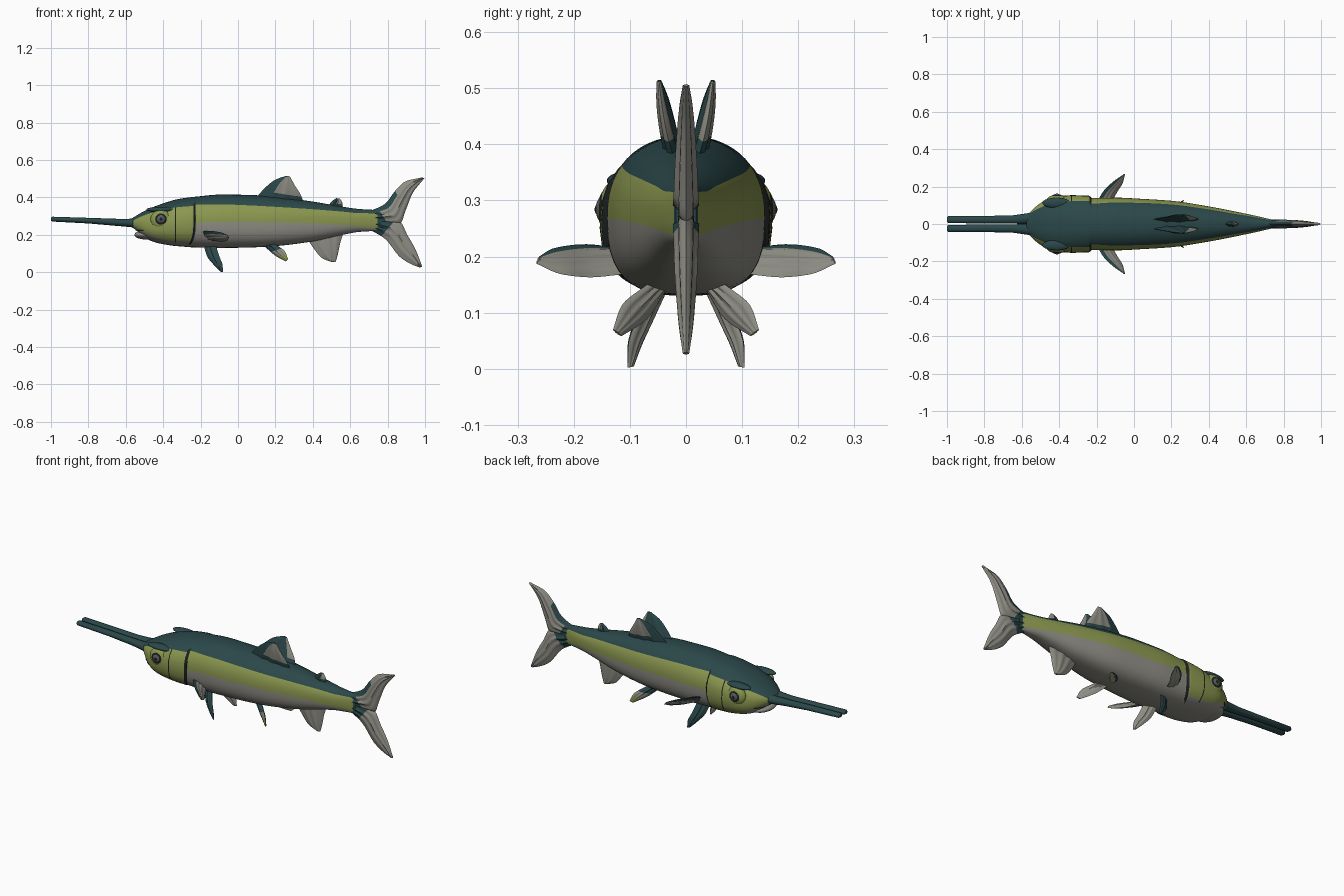
import bpy, bmesh, math
from mathutils import Vector

if "Cube" in bpy.data.objects:
    bpy.data.objects.remove(bpy.data.objects["Cube"])

COLOURS = [("deep teal", (0.024, 0.064, 0.068)), ("olive green", (0.26, 0.315, 0.08)),
           ("pale grey", (0.275, 0.27, 0.235)), ("near black", (0.012, 0.015, 0.017)),
           ("slate iris", (0.10, 0.11, 0.11))]
TEAL, GREEN, GREY, DARK, IRIS = range(5)
MATS = []
for n, c in COLOURS:
    m = bpy.data.materials.new(n)
    m.diffuse_color = (*c, 1)
    m.use_nodes = True
    m.node_tree.nodes["Principled BSDF"].inputs["Base Color"].default_value = m.diffuse_color
    MATS.append(m)


def finish(bm, name, mirror=False):
    bmesh.ops.recalc_face_normals(bm, faces=bm.faces)
    me = bpy.data.meshes.new(name)
    bm.to_mesh(me)
    bm.free()
    for m in MATS:
        me.materials.append(m)
    ob = bpy.data.objects.new(name, me)
    bpy.context.collection.objects.link(ob)
    bpy.ops.object.select_all(action='DESELECT')
    ob.select_set(True)
    bpy.context.view_layer.objects.active = ob
    bpy.ops.object.shade_smooth_by_angle(angle=math.radians(50))
    if mirror:
        mod = ob.modifiers.new("mirror", 'MIRROR')
        mod.use_axis = (False, True, False)
        mod.use_mirror_merge = False
    return ob


def loft(name, rings, rule, mirror=False):
    """Skin closed rings; rule(i, j) gives the material of each face."""
    bm = bmesh.new()
    vs = [[bm.verts.new(p) for p in r] for r in rings]
    n = len(vs[0])
    for i in range(len(vs) - 1):
        for j in range(n):
            k = (j + 1) % n
            f = bm.faces.new((vs[i][j], vs[i][k], vs[i + 1][k], vs[i + 1][j]))
            f.material_index = rule(i, j)
    for i, r in ((0, vs[0]), (len(vs) - 2, vs[-1])):
        bm.faces.new(r).material_index = rule(i, n // 4)
    return finish(bm, name, mirror)


def curve(xs, ys, x):
    """Smooth interpolation without overshoot."""
    n = len(xs)
    d = [(ys[i + 1] - ys[i]) / (xs[i + 1] - xs[i]) for i in range(n - 1)]
    m = [d[0]] + [0 if a * b <= 0 else 2 * a * b / (a + b) for a, b in zip(d, d[1:])] + [d[-1]]
    i = max(0, min(n - 2, sum(1 for v in xs if v <= x) - 1))
    h = xs[i + 1] - xs[i]
    t = (x - xs[i]) / h
    return ((2 * t**3 - 3 * t**2 + 1) * ys[i] + (t**3 - 2 * t**2 + t) * h * m[i]
            + (3 * t**2 - 2 * t**3) * ys[i + 1] + (t**3 - t**2) * h * m[i + 1])


def path(pts, s):
    xs = [i / (len(pts) - 1) for i in range(len(pts))]
    return Vector([curve(xs, [p[a] for p in pts], s) for a in range(3)])


def fin(name, lead, trail, thick, rule, mirror=False, n=16, m=14):
    """Lens-section blade between a leading and a trailing edge."""
    rings = []
    for i in range(n + 1):
        s = i / n
        a, b = path(lead, s), path(trail, s)
        span = path(lead, min(1, s + .05)) + path(trail, min(1, s + .05)) \
            - path(lead, max(0, s - .05)) - path(trail, max(0, s - .05))
        nor = (b - a).cross(span).normalized()

        def pt(j, side):
            t = j / m
            h = thick * math.sin(math.pi * t) ** .7 if 0 < j < m else 0
            h *= (1 - .75 * s * s) * (1 + .2 * math.cos(t * 7 * math.pi))
            return a.lerp(b, t) + nor * h * side
        rings.append([pt(j, 1) for j in range(m + 1)] + [pt(j, -1) for j in range(m - 1, 0, -1)])

    def face_rule(i, j):
        side = 1 if j < m else -1
        t = (j + .5) / m if j < m else (2 * m - j - .5) / m
        return rule((i + .5) / n, t, side)
    return loft(name, rings, face_rule, mirror)


# Body stations: x, top, bottom, half width, grey/green line, green/teal line
S = [(-.575, .284, .246, .042, .255, .266), (-.545, .302, .225, .075, .238, .285),
     (-.50, .328, .185, .112, .215, .305), (-.45, .35, .162, .14, .195, .322),
     (-.40, .368, .15, .15, .178, .334), (-.33, .389, .14, .154, .168, .347),
     (-.238, .403, .135, .151, .168, .356), (-.226, .404, .134, .14, .262, .362),
     (-.1, .415, .13, .141, .268, .363), (.05, .414, .132, .134, .268, .358),
     (.2, .403, .14, .124, .266, .35), (.4, .378, .165, .094, .261, .337),
     (.55, .352, .198, .065, .253, .325), (.65, .338, .216, .044, .245, .316),
     (.76, .332, .222, .018, .235, .315)]
SX = [r[0] for r in S]
xs = sorted([-.575 + 1.335 * i / 90 for i in range(91)] + [-.337, -.331, -.238, -.226])
rings = []
for x in xs:
    top, bot, w, z1, z2 = [curve(SX, [r[c] for r in S], x) for c in range(1, 6)]
    zc, h = (top + bot) / 2, (top - bot) / 2

    def ang(z):
        s = max(-.97, min(.97, (z - zc) / h))
        e = .9 if s > 0 else .72
        return math.asin(math.copysign(abs(s) ** (1 / e), s))
    a, b, q = ang(z1), ang(z2), math.pi / 2
    th = [-q + (a + q) * k / 10 for k in range(10)] + [a + (b - a) * k / 6 for k in range(6)] \
        + [b + (q - b) * k / 8 for k in range(9)]
    half = []
    for t in th:
        s, c = math.sin(t), max(0, math.cos(t))
        e = .9 if s > 0 else .72
        bend = .035 * max(0, -s) ** 2 * math.exp(-((x + .23) / .05) ** 2)
        half.append((x - bend, w * c ** e, zc + h * math.copysign(abs(s) ** e, s)))
    rings.append(half + [(p[0], -p[1], p[2]) for p in half[-2:0:-1]])


def body_rule(i, j):
    k = j if j < 24 else 47 - j
    x = (xs[i] + xs[i + 1]) / 2
    if (-.238 < x < -.226 and 4 <= k < 17) or (-.337 < x < -.331 and 8 <= k < 16):
        return DARK                       # gill slit and cheek line
    if x > .745:
        return TEAL
    return GREY if k < 10 else GREEN if k < 16 else TEAL


loft("body", rings, body_rule)

# Twin-rod bill
rods = []
for x, y, z, ry, rz in [(-1, .024, .284, .012, .008), (-.992, .024, .284, .019, .013),
                        (-.8, .023, .276, .020, .015), (-.65, .024, .267, .022, .019),
                        (-.58, .028, .264, .028, .022), (-.5, .034, .262, .034, .03)]:
    rods.append([(x, y + ry * math.cos(t * math.pi / 8), z + rz * math.sin(t * math.pi / 8))
                 for t in range(16)])
loft("bill_rods", rods, lambda i, j: TEAL, True)


def ball(name, loc, rad, mat, mirror=False):
    bm = bmesh.new()
    bmesh.ops.create_uvsphere(bm, u_segments=28, v_segments=16, radius=1)
    for v in bm.verts:
        v.co = Vector([loc[a] + rad[a] * v.co[a] for a in range(3)])
    for f in bm.faces:
        f.material_index = mat
    finish(bm, name, mirror)


# Jaw, mouth line, brows and eyes
ball("lower_jaw", (-.49, 0, .2), (.064, .088, .025), GREY)
ball("mouth_line", (-.495, 0, .224), (.053, .106, .004), DARK)
ball("brow", (-.415, .113, .335), (.075, .028, .015), TEAL, True)
ball("eye_socket", (-.412, .126, .282), (.056, .03, .053), GREEN, True)
ball("eye_rim", (-.412, .132, .283), (.045, .026, .043), DARK, True)
ball("eye_iris", (-.412, .136, .284), (.032, .025, .031), IRIS, True)
ball("eye_pupil", (-.412, .139, .284), (.018, .024, .018), DARK, True)


def flat(pts):
    return [(x, 0, z) for x, z in pts]


# Tail lobes
fin("tail_upper", flat([(.70, .325), (.787, .366), (.84, .435), (.90, .488), (.985, .507)]),
    flat([(.72, .262), (.862, .258), (.896, .33), (.935, .425), (.997, .503)]), .02,
    lambda s, t, d: TEAL if s < .1 or (t < .22 and s < .5) else GREY)
fin("tail_lower", flat([(.70, .23), (.787, .178), (.862, .085), (.92, .046), (.972, .025)]),
    flat([(.72, .29), (.864, .27), (.905, .20), (.95, .12), (.985, .03)]), .02,
    lambda s, t, d: TEAL if s < .17 else GREY)

# Paired dorsal fins leaning outwards, teal on the inside
fin("dorsal_fins", [(.09, .022, .39), (.145, .033, .452), (.20, .042, .495), (.255, .048, .515)],
    [(.35, .022, .375), (.335, .033, .415), (.305, .042, .462), (.278, .048, .512)], .014,
    lambda s, t, d: TEAL if t < .28 or s < .25 or (d > 0 and t < .8) else GREY, True)

# Small single fins
fin("adipose_fin", flat([(.48, .35), (.50, .378), (.525, .396)]),
    flat([(.56, .34), (.558, .37), (.545, .394)]), .014,
    lambda s, t, d: TEAL if t < .5 or s < .4 else GREY)
fin("anal_fin", flat([(.37, .18), (.41, .12), (.45, .075), (.50, .055)]),
    flat([(.56, .20), (.545, .15), (.535, .10), (.522, .055)]), .016, lambda s, t, d: GREY)

# Paired pectoral, belly and rear belly fins
fin("pectoral_fins", [(-.20, .115, .215), (-.16, .18, .222), (-.10, .235, .215), (-.058, .262, .20)],
    [(-.12, .115, .168), (-.09, .17, .163), (-.06, .22, .168), (-.048, .266, .187)], .012,
    lambda s, t, d: TEAL if t < .2 else GREY, True)
fin("belly_fins", [(-.185, .03, .15), (-.165, .06, .085), (-.13, .08, .04), (-.095, .093, .004)],
    [(-.12, .065, .15), (-.10, .09, .085), (-.083, .103, .04), (-.08, .104, .002)], .011,
    lambda s, t, d: TEAL if d > 0 else GREY, True)
fin("rear_belly_fins", [(.13, .03, .15), (.20, .07, .088), (.255, .115, .058)],
    [(.20, .07, .15), (.25, .115, .112), (.268, .13, .07)], .011,
    lambda s, t, d: GREY if d < 0 else TEAL if s < .3 else GREEN if s > .62 else GREY, True)
